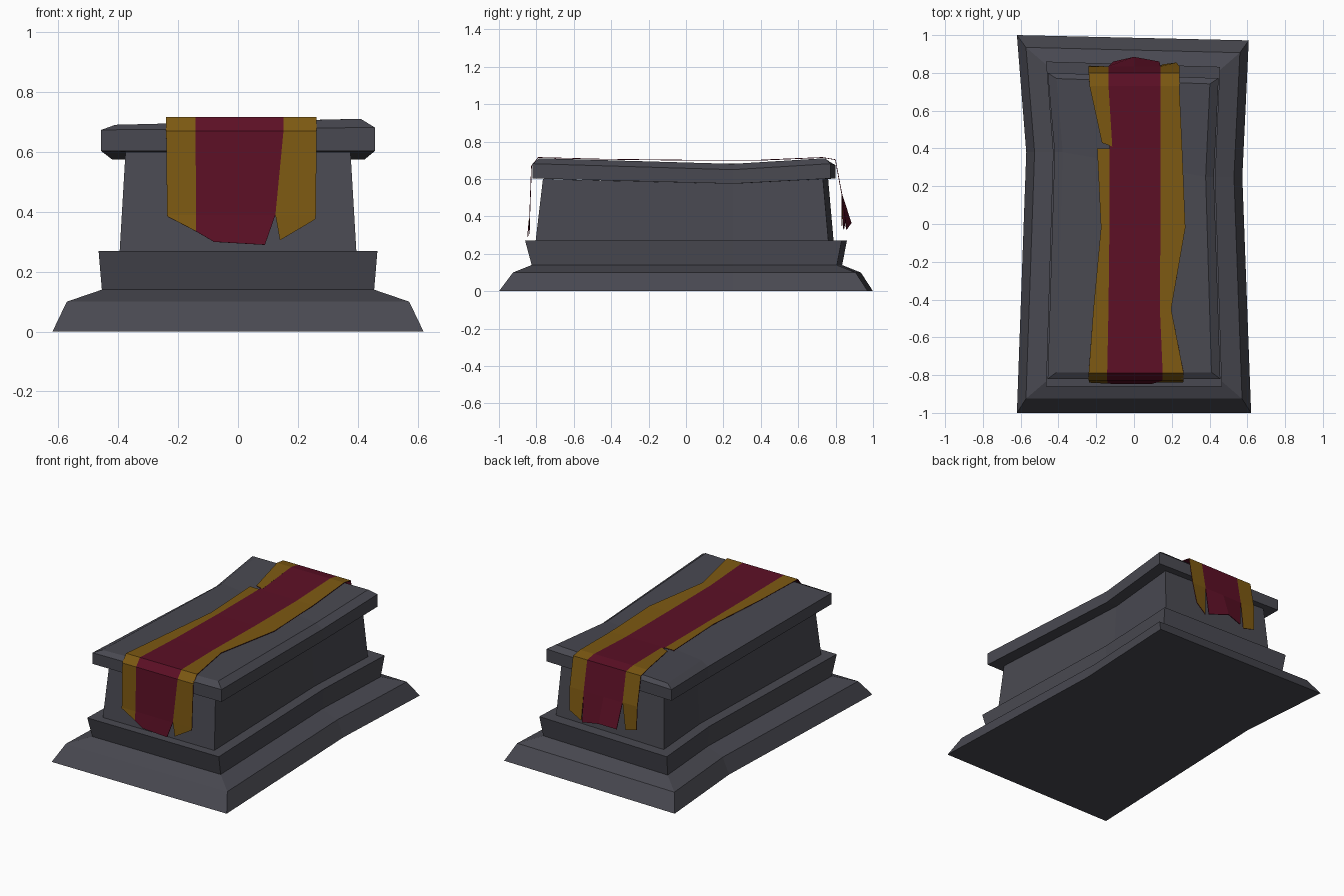
import bpy, bmesh

def material(name, rgb):
    m = bpy.data.materials.new(name)
    m.diffuse_color = (*rgb, 1)
    return m

STONE = material("grey stone", (0.066, 0.066, 0.082))
GOLD = material("gold trim", (0.205, 0.10, 0.006))
RED = material("crimson cloth", (0.108, 0.005, 0.019))

def finish(name, bm, mats):
    me = bpy.data.meshes.new(name)
    bm.to_mesh(me)
    bm.free()
    for m in mats:
        me.materials.append(m)
    ob = bpy.data.objects.new(name, me)
    bpy.context.collection.objects.link(ob)
    return ob

# Stone parts: stacked six-sided rings, pinched and sagging at the middle
def ring(z, x, yf, yb, sag=0, tilt=0):
    return [(-x, yf, z - tilt), (x, yf, z + tilt), (x * 0.925, 0.25, z - sag),
            (x * 0.98, yb - 0.028, z + tilt), (-x, yb, z - tilt), (-x * 0.92, 0.38, z - sag)]

def stone(name, layers):
    bm = bmesh.new()
    rings = [[bm.verts.new(p) for p in ring(*l)] for l in layers]
    for a, b in zip(rings, rings[1:]):
        for i in range(6):
            j = (i + 1) % 6
            bm.faces.new((a[i], a[j], b[j], b[i]))
    for r in (rings[0], rings[-1]):
        bm.faces.new((r[0], r[1], r[2], r[5]))
        bm.faces.new((r[5], r[2], r[3], r[4]))
    bmesh.ops.recalc_face_normals(bm, faces=bm.faces)
    return finish(name, bm, [STONE])

stone("stepped_plinth", [(0, 0.62, -1.0, 1.0), (0.10, 0.572, -0.925, 0.935),
                         (0.14, 0.455, -0.825, 0.835), (0.27, 0.466, -0.86, 0.86)])
stone("tomb_body", [(0.26, 0.396, -0.805, 0.79), (0.60, 0.376, -0.765, 0.76, 0.025)])
stone("tomb_lid", [(0.603, 0.457, -0.82, 0.80, 0.028),
                   (0.678, 0.457, -0.82, 0.80, 0.028, 0.004),
                   (0.701, 0.41, -0.785, 0.77, 0.02, 0.010)])

# Cloth runner: rows of y, z, then x of the five column edges, front to back
rows = [(-0.838, 0.39, -0.237, -0.14, 0, 0.125, 0.26),
        (-0.828, 0.67, -0.24, -0.142, 0, 0.152, 0.263),
        (-0.79, 0.717, -0.24, -0.142, 0, 0.152, 0.263),
        (-0.45, 0.708, -0.215, -0.135, 0, 0.137, 0.197),
        (-0.02, 0.703, -0.175, -0.13, 0, 0.14, 0.272),
        (0.40, 0.703, -0.195, -0.13, 0, 0.14, 0.255),
        (0.73, 0.717, -0.235, -0.135, 0, 0.14, 0.24),
        (0.80, 0.705, -0.24, -0.135, 0, 0.14, 0.24),
        (0.835, 0.52, -0.24, -0.135, 0, 0.14, 0.24)]
grid = [[(x, y, z) for x in xs] for y, z, *xs in rows]

bm = bmesh.new()

def strip(points, mat):
    vs = [[bm.verts.new(p) for p in r] for r in points]
    for a, b in zip(vs, vs[1:]):
        for i in range(len(a) - 1):
            f = bm.faces.new((a[i], a[i + 1], b[i + 1], b[i]))
            f.material_index = mat

# Red centre with ragged hanging ends
strip([[(-0.14, -0.845, 0.335), (-0.08, -0.848, 0.30), (0.09, -0.848, 0.29)]]
      + [r[1:4] for r in grid]
      + [[(-0.11, 0.86, 0.35), (0, 0.885, 0.365), (0.135, 0.86, 0.33)]], 1)
# Left gold border, torn across near the back
strip([[(-0.236, -0.84, 0.385), (-0.14, -0.845, 0.335)]] + [r[0:2] for r in grid[:6]], 0)
strip([[(-0.17, 0.43, 0.704), (-0.115, 0.41, 0.704)]] + [r[0:2] for r in grid[6:]]
      + [[(-0.235, 0.838, 0.37), (-0.155, 0.835, 0.35)]], 0)
# Right gold border
strip([[(0.14, -0.84, 0.305), (0.258, -0.838, 0.375)]] + [r[3:5] for r in grid]
      + [[(0.15, 0.845, 0.33), (0.225, 0.855, 0.38)]], 0)
bmesh.ops.remove_doubles(bm, verts=bm.verts, dist=0.0005)

# Thin cloth with a red reverse side
cloth = finish("cloth_runner", bm, [GOLD, RED, RED])
s = cloth.modifiers.new("thickness", "SOLIDIFY")
s.thickness = 0.004
s.offset = -1
s.material_offset = 1
s.material_offset_rim = 1
